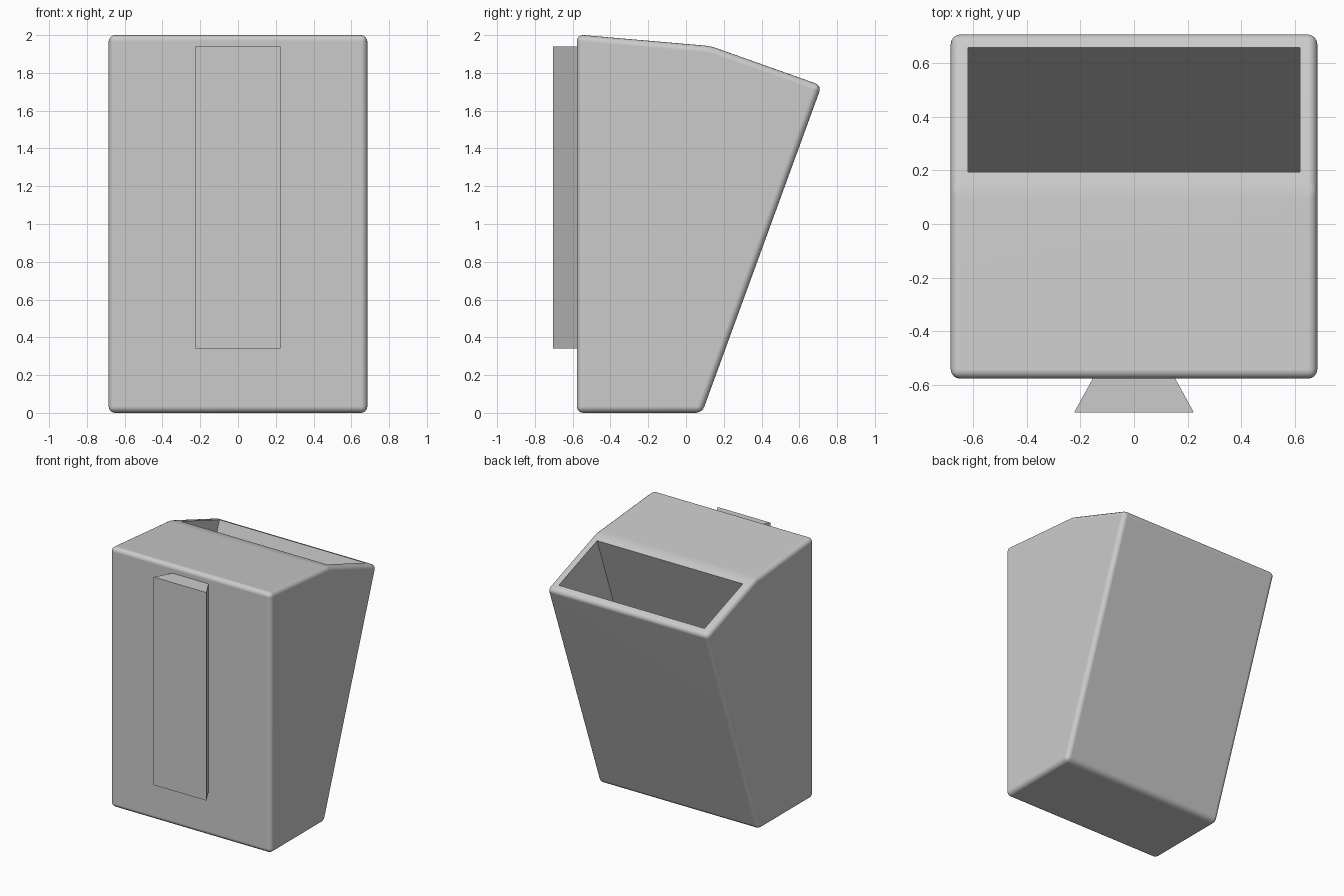
import bpy
import bmesh

cube = bpy.data.objects.get("Cube")
if cube:
    bpy.data.objects.remove(cube, do_unlink=True)

grey = bpy.data.materials.new("light grey plastic")
grey.use_nodes = True
COLOUR = (0.6, 0.6, 0.6, 1)
grey.diffuse_color = COLOUR
grey.node_tree.nodes["Principled BSDF"].inputs["Base Color"].default_value = COLOUR


def prism(name, outline, direction, round_off=0):
    """Extrude a closed outline along a direction, optionally rounding all edges."""
    bm = bmesh.new()
    base = bm.faces.new([bm.verts.new(p) for p in outline])
    cap = bmesh.ops.extrude_face_region(bm, geom=[base], use_keep_orig=True)
    verts = [v for v in cap["geom"] if isinstance(v, bmesh.types.BMVert)]
    bmesh.ops.translate(bm, vec=direction, verts=verts)
    bmesh.ops.recalc_face_normals(bm, faces=bm.faces)
    if round_off:
        bmesh.ops.bevel(bm, geom=bm.edges[:], offset=round_off, segments=4,
                        profile=0.5, affect='EDGES', clamp_overlap=True)
    mesh = bpy.data.meshes.new(name)
    bm.to_mesh(mesh)
    bm.free()
    mesh.materials.append(grey)
    obj = bpy.data.objects.new(name, mesh)
    bpy.context.collection.objects.link(obj)
    return obj


# Tapered body: side profile (y, z) swept across the width
HALF = 0.685
LEAN = 0.365
profile = [(-0.578, 0), (0.085, 0), (0.718, 1.733), (0.13, 1.942), (-0.578, 2.003)]
body = prism("bin_body", [(-HALF, y, z) for y, z in profile], (2 * HALF, 0, 0), 0.035)

# Slanted cavity, parallel to the leaning back wall
INNER = 0.62
FLOOR, ABOVE = 0.08, 2.2
front_lip, back_lip = (0.195, 1.918), (0.66, 1.753)
section = [(y + LEAN * (z - lip_z), z)
           for (y, lip_z), levels in ((front_lip, (ABOVE, FLOOR)), (back_lip, (FLOOR, ABOVE)))
           for z in levels]
cutter = prism("cavity_cutter", [(-INNER, y, z) for y, z in section], (2 * INNER, 0, 0))
cutter.hide_render = True

cut = body.modifiers.new("cavity", 'BOOLEAN')
cut.operation = 'DIFFERENCE'
cut.solver = 'EXACT'
cut.object = cutter
bpy.context.view_layer.objects.active = body
body.select_set(True)
bpy.ops.object.modifier_apply(modifier=cut.name)
bpy.data.objects.remove(cutter, do_unlink=True)

# Smooth rounded edges, flat broad faces
bpy.ops.object.shade_smooth_by_angle(angle=0.6)
weighted = body.modifiers.new("flat_faces", 'WEIGHTED_NORMAL')
weighted.keep_sharp = True

# Dovetail mounting rail on the front
rail = [(-0.15, -0.57), (0.15, -0.57), (0.224, -0.705), (-0.224, -0.705)]
prism("mounting_rail", [(x, y, 0.34) for x, y in rail], (0, 0, 1.6))
